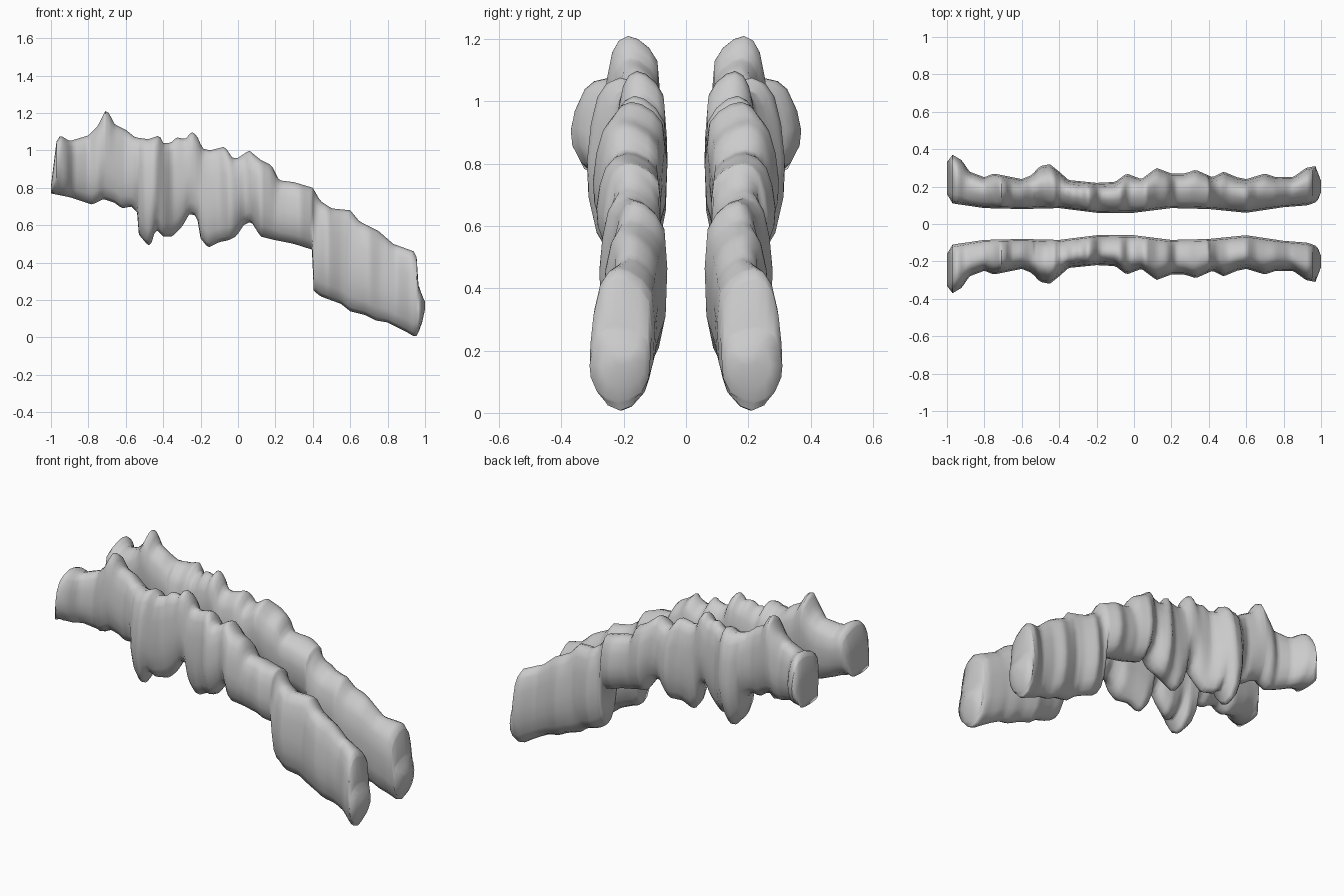
import bpy, bmesh

# Side silhouette: upper and lower edges as (x, z)
TOP = [(-1, .81), (-.985, .93), (-.97, 1.05), (-.95, 1.08), (-.9, 1.05), (-.8, 1.08), (-.75, 1.13),
       (-.71, 1.21), (-.69, 1.2), (-.66, 1.14), (-.6, 1.11), (-.55, 1.07), (-.48, 1.06), (-.42, 1.08),
       (-.4, 1.04), (-.36, 1.04), (-.33, 1.07), (-.28, 1.06), (-.25, 1.10), (-.22, 1.08), (-.19, 1.01),
       (-.15, 1.0), (-.07, 1.02), (-.03, .96), (0, .96), (.06, 1.0), (.12, .95), (.18, .92), (.22, .84),
       (.3, .83), (.4, .80), (.44, .73), (.5, .69), (.6, .68), (.65, .62), (.75, .57), (.83, .50),
       (.94, .46), (.955, .43), (.965, .28), (.99, .21), (1, .19)]
BOTTOM = [(-1, .77), (-.9, .75), (-.78, .71), (-.72, .74), (-.66, .72), (-.62, .69), (-.57, .7),
          (-.54, .67), (-.53, .55), (-.48, .49), (-.46, .51), (-.44, .58), (-.4, .54), (-.35, .54),
          (-.3, .59), (-.26, .66), (-.22, .65), (-.2, .53), (-.16, .48), (-.1, .51), (-.05, .52),
          (-.01, .54), (.03, .6), (.07, .62), (.12, .54), (.2, .52), (.3, .5), (.395, .47), (.405, .25),
          (.44, .22), (.55, .18), (.6, .14), (.68, .12), (.74, .09), (.8, .08), (.9, .03), (.95, 0),
          (.98, .06), (1, .15)]
# Plan silhouette: outer and inner edges as (x, y)
OUTER = [(-1, .33), (-.97, .37), (-.92, .34), (-.88, .28), (-.8, .25), (-.75, .27), (-.6, .24),
         (-.55, .26), (-.5, .31), (-.45, .32), (-.4, .28), (-.35, .235), (-.2, .22), (-.1, .225),
         (-.04, .27), (.04, .24), (.12, .3), (.2, .27), (.27, .27), (.33, .29), (.42, .25), (.48, .28),
         (.55, .25), (.6, .24), (.7, .27), (.76, .25), (.85, .25), (.92, .3), (.97, .31), (1, .23)]
INNER = [(-1, .16), (-.97, .11), (-.8, .085), (-.6, .08), (-.4, .085), (-.2, .06), (0, .06), (.2, .085),
         (.4, .08), (.6, .06), (.8, .09), (.93, .1), (.98, .12), (1, .17)]
# Rounded cross-section as fractions (across, up)
SECTION = [(.58, 1), (.4, .98), (.2, .92), (.05, .83), (0, .6), (.03, .32), (.15, .13), (.35, .03),
           (.52, 0), (.72, .04), (.88, .15), (.98, .33), (1, .5), (.95, .72), (.86, .89), (.74, .97)]


def at(curve, x):
    for (x0, v0), (x1, v1) in zip(curve, curve[1:]):
        if x <= x1:
            return v0 + (v1 - v0) * (x - x0) / (x1 - x0)
    return curve[-1][1]


def rugged_strip(name, side):
    bm = bmesh.new()
    stations = sorted({round(-1 + 2 * i / 130, 4) for i in range(131)} |
                      {-.71, -.53, -.54, .395, .405, .955, .965, -.97})
    rings = []
    for x in stations:
        t, b, o, i = (at(c, x) for c in (TOP, BOTTOM, OUTER, INNER))
        rings.append([bm.verts.new((x, side * (i + (o - i) * u), b + (t - b) * w)) for u, w in SECTION])
    n = len(SECTION)
    for r0, r1 in zip(rings, rings[1:]):
        for k in range(n):
            bm.faces.new((r0[k], r0[(k + 1) % n], r1[(k + 1) % n], r1[k]))
    bm.faces.new(rings[0])
    bm.faces.new(rings[-1])
    bmesh.ops.recalc_face_normals(bm, faces=bm.faces)
    for f in bm.faces:
        f.smooth = True
    mesh = bpy.data.meshes.new(name)
    bm.to_mesh(mesh)
    bm.free()
    obj = bpy.data.objects.new(name, mesh)
    bpy.context.collection.objects.link(obj)


# Mirrored pair of rugged arched strips
rugged_strip("front_strip", -1)
rugged_strip("back_strip", 1)
